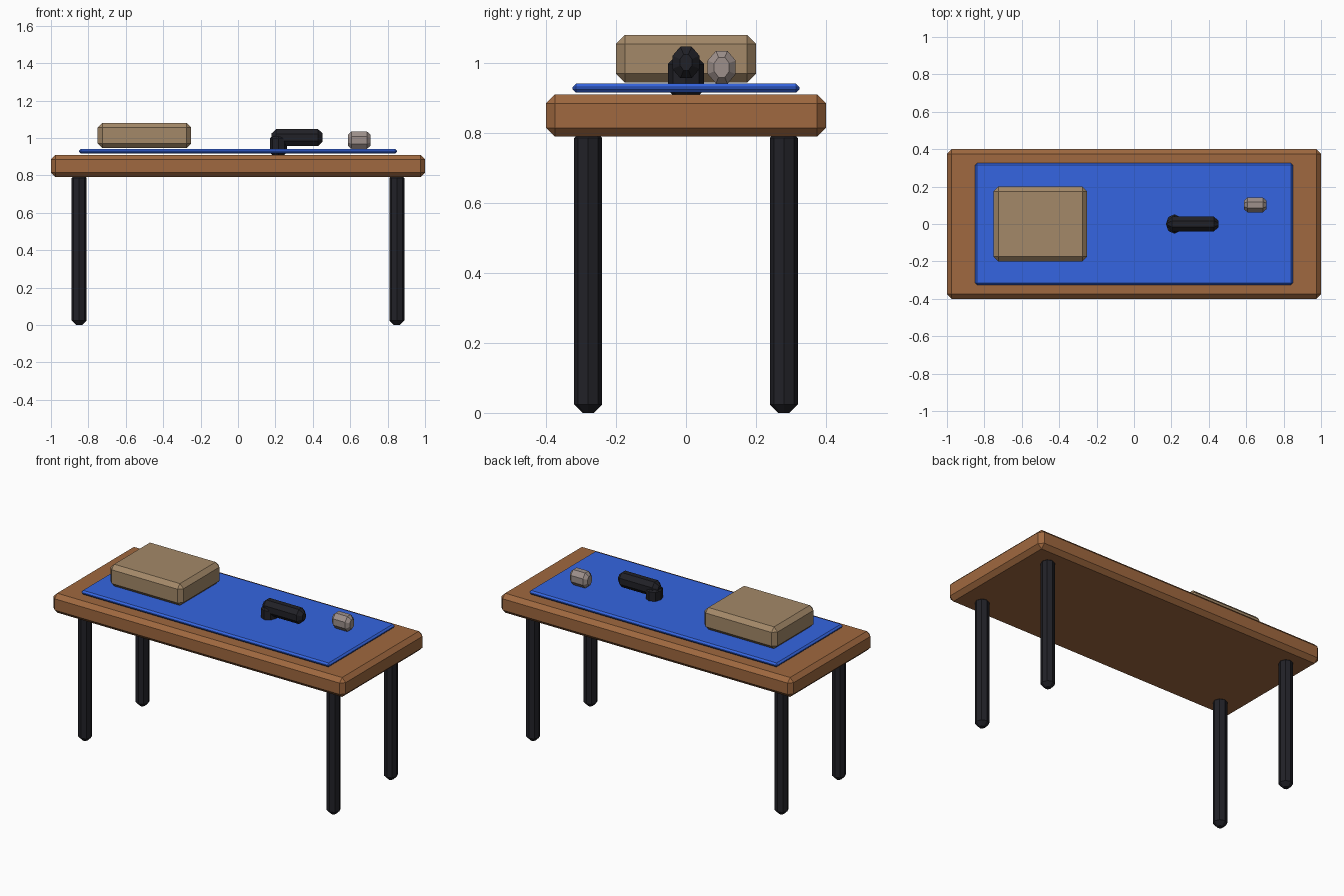
import bpy
import math

if "Cube" in bpy.data.objects:
    bpy.data.objects.remove(bpy.data.objects["Cube"])


def material(name, rgb):
    m = bpy.data.materials.new(name)
    m.diffuse_color = (*rgb, 1)
    m.use_nodes = True
    m.node_tree.nodes["Principled BSDF"].inputs["Base Color"].default_value = m.diffuse_color
    return m


wood = material("wood", (0.35, 0.14, 0.05))
black = material("black", (0.015, 0.015, 0.02))
blue = material("blue", (0.035, 0.13, 0.75))
tan = material("tan", (0.37, 0.25, 0.14))
grey = material("warm_grey", (0.34, 0.28, 0.26))


def box(name, lo, hi, chamfer, mat):
    """Chamfered box between two corners."""
    centre = [(a + b) / 2 for a, b in zip(lo, hi)]
    bpy.ops.mesh.primitive_cube_add(size=1, location=centre)
    ob = bpy.context.object
    ob.name = name
    ob.scale = [b - a for a, b in zip(lo, hi)]
    bpy.ops.object.transform_apply(location=False, rotation=False, scale=True)
    bevel = ob.modifiers.new("chamfer", 'BEVEL')
    bevel.width = chamfer
    bevel.segments = 1
    ob.data.materials.append(mat)
    return ob


def rod(name, centre, length, rx, ry, chamfer, mat, sides=8, turn=0.0, along_x=False):
    """Faceted prism with chamfered ends; rx, ry are its cross-section radii."""
    verts, faces = [], []
    h = length / 2
    rings = [(-h, chamfer), (-h + chamfer, 0), (h - chamfer, 0), (h, chamfer)]
    for z, inset in rings:
        for i in range(sides):
            a = turn + 2 * math.pi * i / sides
            p = ((rx - inset) * math.cos(a), (ry - inset) * math.sin(a), z)
            verts.append((p[2], p[0], p[1]) if along_x else p)
    for r in range(3):
        for i in range(sides):
            j = (i + 1) % sides
            faces.append((r * sides + i, r * sides + j,
                          (r + 1) * sides + j, (r + 1) * sides + i))
    faces.append(tuple(reversed(range(sides))))
    faces.append(tuple(range(3 * sides, 4 * sides)))
    me = bpy.data.meshes.new(name)
    me.from_pydata(verts, [], faces)
    ob = bpy.data.objects.new(name, me)
    ob.location = centre
    bpy.context.collection.objects.link(ob)
    me.materials.append(mat)
    return ob


# Table
box("table_top", (-1, -0.4, 0.79), (1, 0.4, 0.91), 0.025, wood)
for sx, side in ((-1, "left"), (1, "right")):
    for sy, end in ((-1, "front"), (1, "back")):
        rod(f"{end}_{side}_leg", (sx * 0.85, sy * 0.28, 0.405), 0.81,
            0.04, 0.04, 0.024, black)

# Mat and box lying on it
box("mat", (-0.85, -0.325, 0.916), (0.85, 0.325, 0.941), 0.01, blue)
box("storage_box", (-0.75, -0.2, 0.945), (-0.25, 0.2, 1.08), 0.025, tan)

# Hand tool: horizontal body with a stub grip under its left end
oct_r = 1 / math.cos(math.pi / 8)
rod("tool_body", (0.316, 0, 1.002), 0.272, 0.039 * oct_r, 0.045 * oct_r, 0.024,
    black, turn=math.pi / 8, along_x=True)
rod("tool_grip", (0.216, 0, 0.96), 0.11, 0.046, 0.052, 0.018, black)

# Small grey block
rod("small_block", (0.648, 0.102, 0.988), 0.122, 0.04 * oct_r, 0.047 * oct_r, 0.02,
    grey, turn=math.pi / 8, along_x=True)
